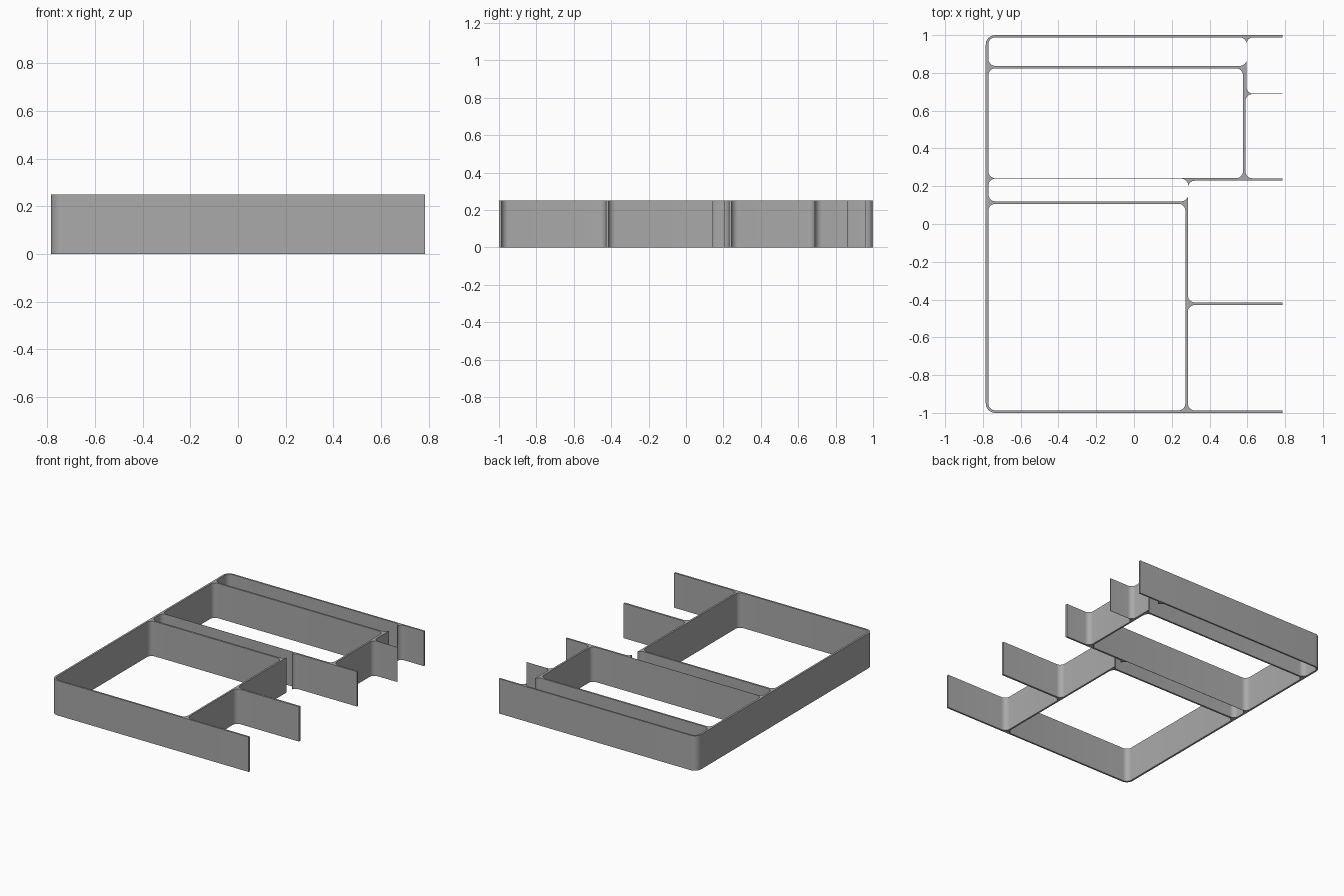
import bpy, bmesh, math

if "Cube" in bpy.data.objects:
    bpy.data.objects.remove(bpy.data.objects["Cube"])

H = 0.25      # wall height
R = 0.037     # inner corner radius
X0, X1 = -0.785, 0.785
FAR = 1.0     # open cells run out past the right end

grey = bpy.data.materials.new("plain grey")
grey.diffuse_color = (0.4, 0.4, 0.4, 1)
grey.use_nodes = True
grey.node_tree.nodes["Principled BSDF"].inputs["Base Color"].default_value = grey.diffuse_color


def prism(name, x0, x1, y0, y1, z0, z1, r, open_right=False, n=8):
    """Upright block with rounded corners (right corners square if open_right)."""
    pts = []
    corners = [(x1, y1, -1, -1, 0), (x0, y1, 1, -1, 90),
               (x0, y0, 1, 1, 180), (x1, y0, -1, 1, 270)]
    for cx, cy, sx, sy, a0 in corners:
        if open_right and cx == x1:
            pts.append((cx, cy))
            continue
        for i in range(n + 1):
            a = math.radians(a0 + 90 * i / n)
            pts.append((cx + sx * r + r * math.cos(a), cy + sy * r + r * math.sin(a)))
    bm = bmesh.new()
    low = [bm.verts.new((x, y, z0)) for x, y in pts]
    top = [bm.verts.new((x, y, z1)) for x, y in pts]
    bm.faces.new(low[::-1])
    bm.faces.new(top)
    for i in range(len(pts)):
        j = (i + 1) % len(pts)
        bm.faces.new((low[i], low[j], top[j], top[i]))
    me = bpy.data.meshes.new(name)
    bm.to_mesh(me)
    bm.free()
    me.materials.append(grey)
    ob = bpy.data.objects.new(name, me)
    bpy.context.collection.objects.link(ob)
    return ob


# Solid block, rounded on the left side only
frame = prism("divider_frame", X0, X1, -1, 1, 0, H, 0.05, open_right=True)

# Compartments cut through it: x0, x1, y0, y1
cells = [
    (-0.771, 0.597, 0.837, 0.988),   # back narrow tray
    (-0.771, 0.577, 0.2425, 0.824),  # back large tray
    (-0.771, 0.287, 0.120, 0.2405),  # middle narrow tray
    (-0.771, 0.272, -0.987, 0.107),  # front large tray
    (0.595, FAR, 0.690, 0.988),      # open bays on the right
    (0.590, FAR, 0.242, 0.688),
    (0.285, FAR, -0.415, 0.229),
    (0.285, FAR, -0.987, -0.429),
]
bpy.context.view_layer.objects.active = frame
frame.select_set(True)
for x0, x1, y0, y1 in cells:
    cutter = prism("cutter", x0, x1, y0, y1, -0.1, H + 0.1, R, x1 == FAR)
    cutter.hide_render = True
    mod = frame.modifiers.new("cut", 'BOOLEAN')
    mod.operation = 'DIFFERENCE'
    mod.solver = 'EXACT'
    mod.object = cutter
    bpy.ops.object.modifier_apply(modifier=mod.name)
    bpy.data.objects.remove(cutter)

bpy.ops.object.shade_smooth_by_angle(angle=math.radians(30))
